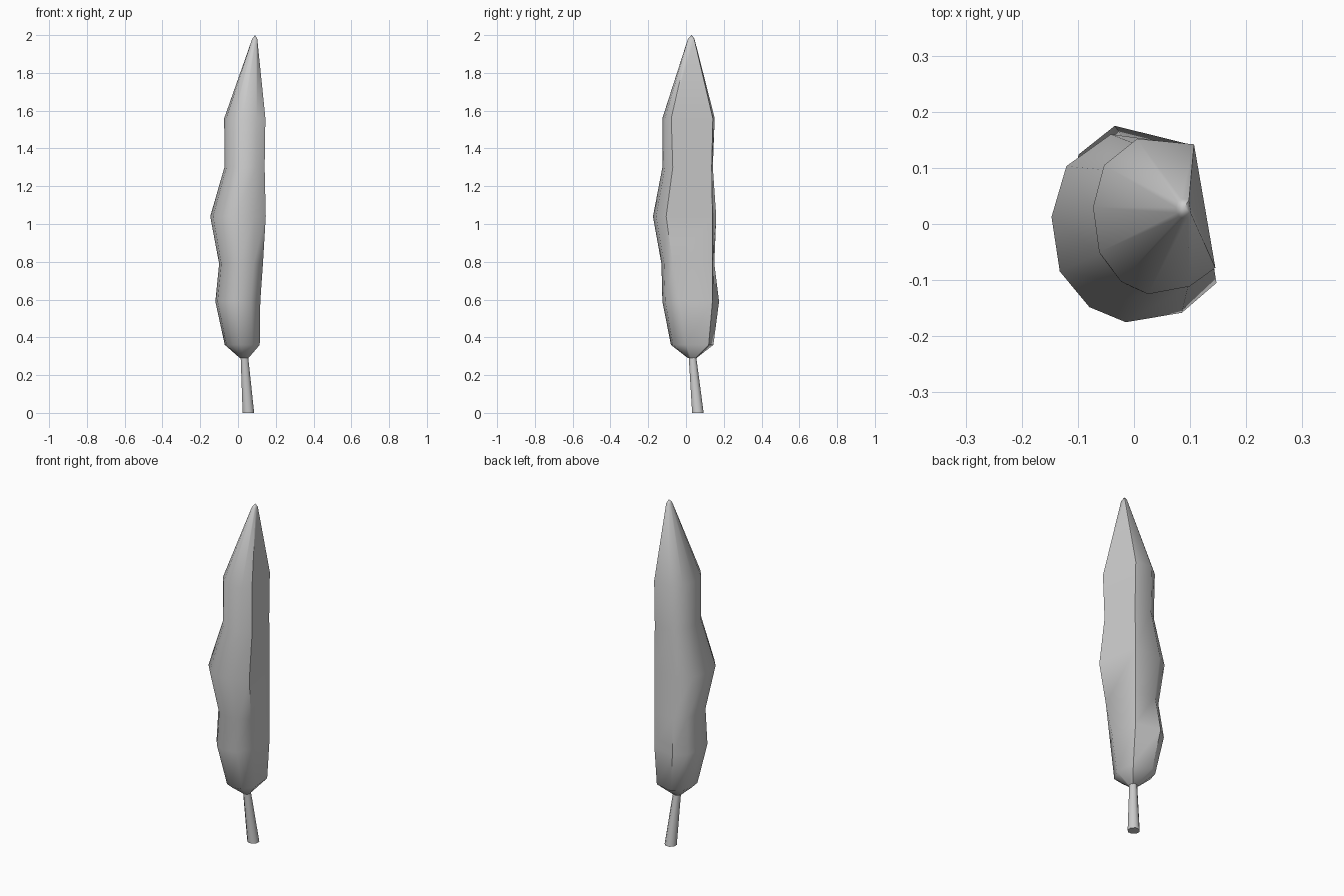
import bpy, bmesh, math

if "Cube" in bpy.data.objects:
    bpy.data.objects.remove(bpy.data.objects["Cube"])

def loft(name, rings, apex=None, angle=45):
    """Skin a list of equal-length rings (bottom to top), capping both ends."""
    bm = bmesh.new()
    rows = [[bm.verts.new(p) for p in ring] for ring in rings]
    n = len(rows[0])
    for lo, hi in zip(rows, rows[1:]):
        for i in range(n):
            j = (i + 1) % n
            bm.faces.new((lo[i], lo[j], hi[j], hi[i]))
    bm.faces.new(rows[0][::-1])
    if apex:
        tip = bm.verts.new(apex)
        for i in range(n):
            bm.faces.new((rows[-1][i], rows[-1][(i + 1) % n], tip))
    else:
        bm.faces.new(rows[-1])
    bmesh.ops.recalc_face_normals(bm, faces=bm.faces)
    me = bpy.data.meshes.new(name)
    bm.to_mesh(me)
    bm.free()
    ob = bpy.data.objects.new(name, me)
    bpy.context.collection.objects.link(ob)
    bpy.ops.object.select_all(action='DESELECT')
    ob.select_set(True)
    bpy.context.view_layer.objects.active = ob
    bpy.ops.object.shade_smooth_by_angle(angle=math.radians(angle))
    return ob

# Rounded side of the foliage section, in 0..1 of each ring's bounds
ROUND = [(.36, 1), (.09, .83), (0, .56), (.05, .27), (.23, .08), (.45, 0), (.79, .05)]

# z, x min, y min, y max, front-right corner (x, y), back-right corner (x, y)
LEVELS = [
    (0.29, 0.010, 0.010, 0.055, 0.055, 0.025, 0.050, 0.050),
    (0.36, -0.070, -0.080, 0.145, 0.115, 0.000, 0.105, 0.120),
    (0.59, -0.120, -0.125, 0.175, 0.118, -0.035, 0.107, 0.140),
    (0.79, -0.100, -0.130, 0.150, 0.132, -0.070, 0.107, 0.140),
    (1.04, -0.147, -0.175, 0.160, 0.147, -0.105, 0.107, 0.140),
    (1.30, -0.072, -0.125, 0.142, 0.141, -0.070, 0.107, 0.136),
    (1.56, -0.073, -0.125, 0.152, 0.145, -0.078, 0.107, 0.142),
    (1.98, 0.075, 0.010, 0.045, 0.102, 0.018, 0.098, 0.043),
]

def section(z, x0, y0, y1, ax, ay, cx, cy):
    ring = [(ax, ay, z), (cx, cy, z)]
    return ring + [(x0 + u * (ax - x0), y0 + v * (y1 - y0), z) for u, v in ROUND]

# Foliage: tall lumpy body with a flat right side and a pointed top
loft("foliage", [section(*lv) for lv in LEVELS], apex=(0.09, 0.03, 2.0))

# Trunk: leaning tapered post
def circle(x, y, z, r, n=8):
    return [(x + r * math.cos(math.tau * (i + .5) / n),
             y + r * math.sin(math.tau * (i + .5) / n), z) for i in range(n)]

loft("trunk", [circle(0.055, 0.063, 0, 0.033), circle(0.033, 0.033, 0.31, 0.021)], angle=50)
